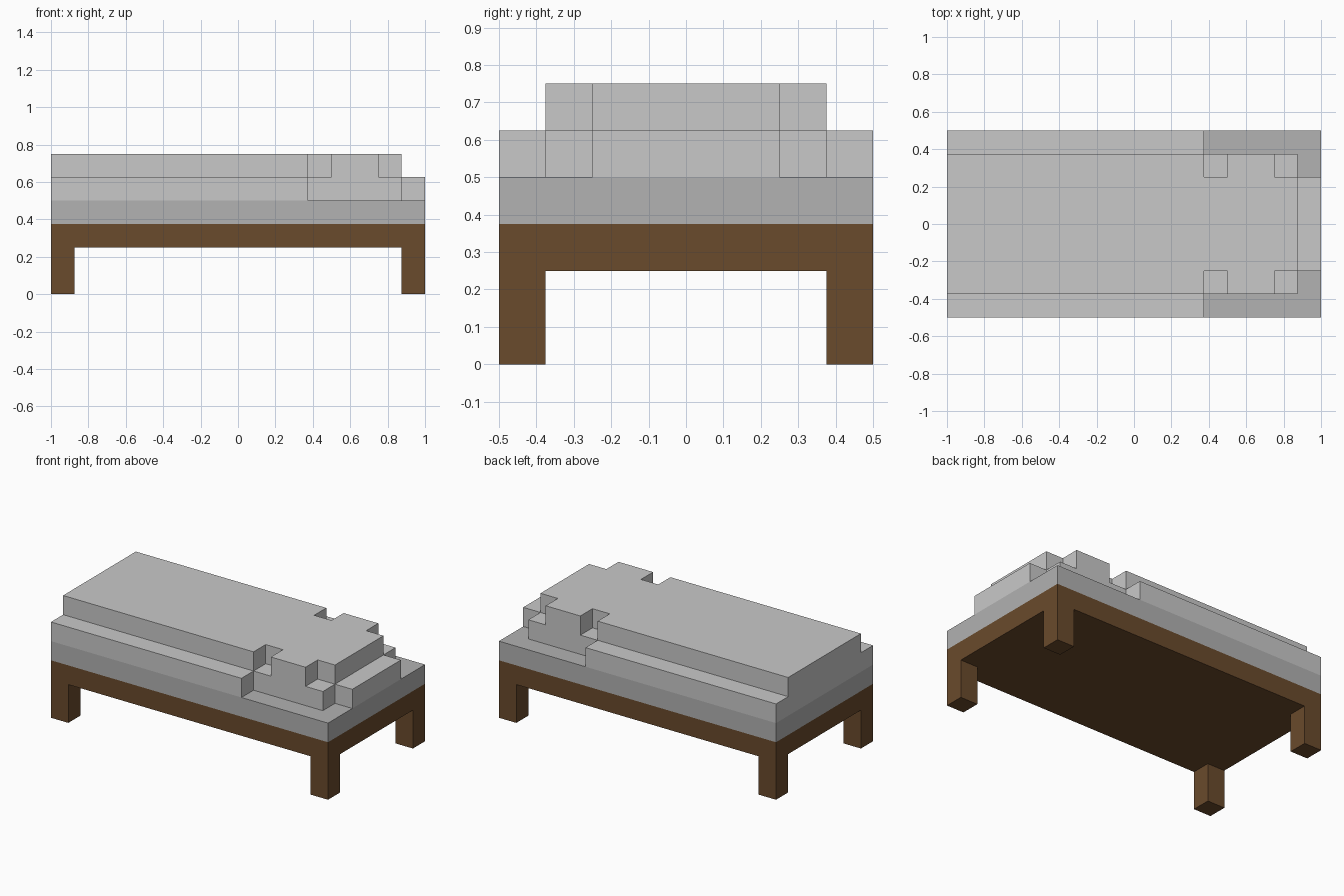
import bpy, bmesh

if "Cube" in bpy.data.objects:
    bpy.data.objects.remove(bpy.data.objects["Cube"])

U = 0.125  # block size


def material(name, rgb):
    m = bpy.data.materials.new(name)
    m.diffuse_color = (*rgb, 1)
    m.use_nodes = True
    m.node_tree.nodes["Principled BSDF"].inputs["Base Color"].default_value = m.diffuse_color
    return m


WOOD = material("brown wood", (0.144, 0.069, 0.025))
MATTRESS = material("mid grey", (0.445, 0.445, 0.445))
BEDDING = material("light grey", (0.584, 0.584, 0.584))


def slab(name, half_outline, z0, z1, mat):
    """Extrude an outline given for +y (left to right, in blocks), mirrored to -y."""
    outline = half_outline + [(x, -y) for x, y in reversed(half_outline)]
    bm = bmesh.new()
    face = bm.faces.new([bm.verts.new((x * U, y * U, z0 * U)) for x, y in outline])
    top = bmesh.ops.extrude_face_region(bm, geom=[face])["geom"]
    bmesh.ops.translate(bm, vec=(0, 0, (z1 - z0) * U),
                        verts=[g for g in top if isinstance(g, bmesh.types.BMVert)])
    bmesh.ops.recalc_face_normals(bm, faces=bm.faces)
    mesh = bpy.data.meshes.new(name)
    bm.to_mesh(mesh)
    bm.free()
    mesh.materials.append(mat)
    obj = bpy.data.objects.new(name, mesh)
    bpy.context.collection.objects.link(obj)
    return obj


# Wooden frame and four corner legs
slab("frame", [(-8, 4), (8, 4)], 2, 3, WOOD)
for end, x in (("foot", -7.5), ("head", 7.5)):
    for side, y in (("front", -3.5), ("back", 3.5)):
        leg = slab(f"{end}_{side}_leg", [(-0.5, 0.5), (0.5, 0.5)], 0, 2, WOOD)
        leg.location = (x * U, y * U, 0)

# Mattress
slab("mattress", [(-8, 4), (8, 4)], 3, 4, MATTRESS)

# Lower bedding: wide blanket running into the base of the pillow
slab("blanket_and_pillow_base",
     [(-8, 4), (3, 4), (3, 3), (7, 3), (7, 2), (8, 2)], 4, 5, BEDDING)

# Upper bedding: narrower, with notches around the pillow corners
slab("blanket_and_pillow_top",
     [(-8, 3), (3, 3), (3, 2), (4, 2), (4, 3), (6, 3), (6, 2), (7, 2)], 5, 6, BEDDING)
